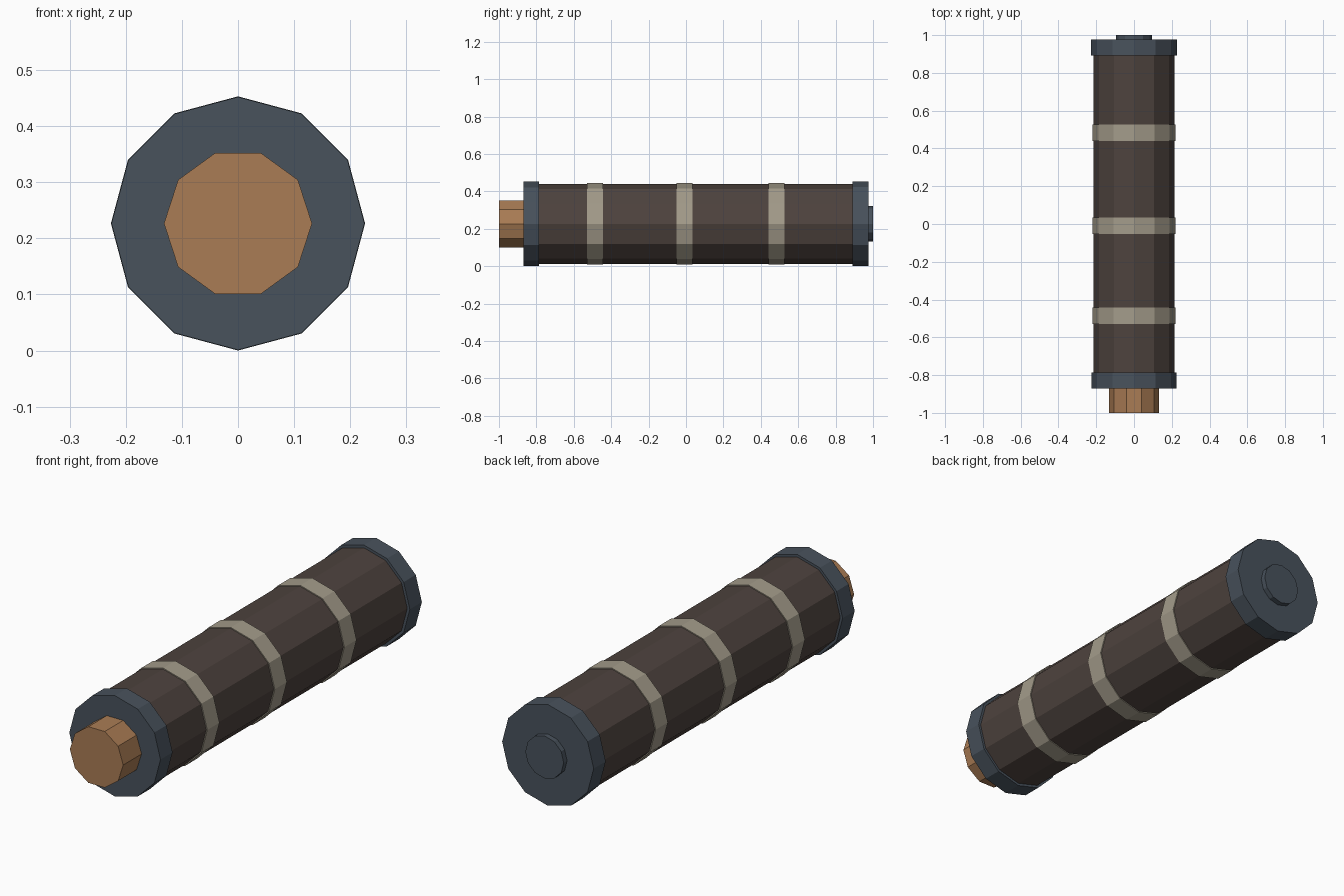
import bpy
import bmesh
from math import cos, sin, tau

cube = bpy.data.objects.get("Cube")
if cube:
    bpy.data.objects.remove(cube, do_unlink=True)

AXIS_Z = 0.2265


def material(name, rgb):
    mat = bpy.data.materials.new(name)
    mat.use_nodes = True
    color = (*rgb, 1)
    mat.diffuse_color = color
    mat.node_tree.nodes["Principled BSDF"].inputs["Base Color"].default_value = color
    return mat


def prism(name, radius, y_front, y_back, mat, sides=12):
    """Flat-faced prism lying along y, with its first corner toward +x."""
    bm = bmesh.new()
    ring = [bm.verts.new((radius * cos(tau * i / sides), y_front,
                          radius * sin(tau * i / sides))) for i in range(sides)]
    end = bm.faces.new(ring)
    side = bmesh.ops.extrude_face_region(bm, geom=[end], use_keep_orig=True)
    moved = [g for g in side["geom"] if isinstance(g, bmesh.types.BMVert)]
    bmesh.ops.translate(bm, verts=moved, vec=(0, y_back - y_front, 0))
    bmesh.ops.recalc_face_normals(bm, faces=bm.faces)
    mesh = bpy.data.meshes.new(name)
    bm.to_mesh(mesh)
    bm.free()
    mesh.materials.append(mat)
    obj = bpy.data.objects.new(name, mesh)
    obj.location.z = AXIS_Z
    bpy.context.collection.objects.link(obj)
    return obj


steel = material("blue grey steel", (0.065, 0.084, 0.107))
wrap = material("dark brown wrap", (0.076, 0.056, 0.048))
band = material("pale tan band", (0.366, 0.328, 0.254))
copper = material("copper brown", (0.402, 0.202, 0.089))

# Tube and its end caps
prism("tube_body", 0.214, -0.83, 0.93, wrap)
prism("front_cap", 0.2255, -0.87, -0.785, steel)
prism("back_cap", 0.2265, 0.891, 0.976, steel)

# Raised bands around the tube
for label, y in (("front", -0.486), ("middle", -0.009), ("back", 0.483)):
    prism(label + "_band", 0.2185, y - 0.043, y + 0.043, band)

# Plug at the front and button at the back
prism("front_plug", 0.132, -1, -0.85, copper, sides=10)
prism("back_button", 0.095, 0.96, 1, steel)
